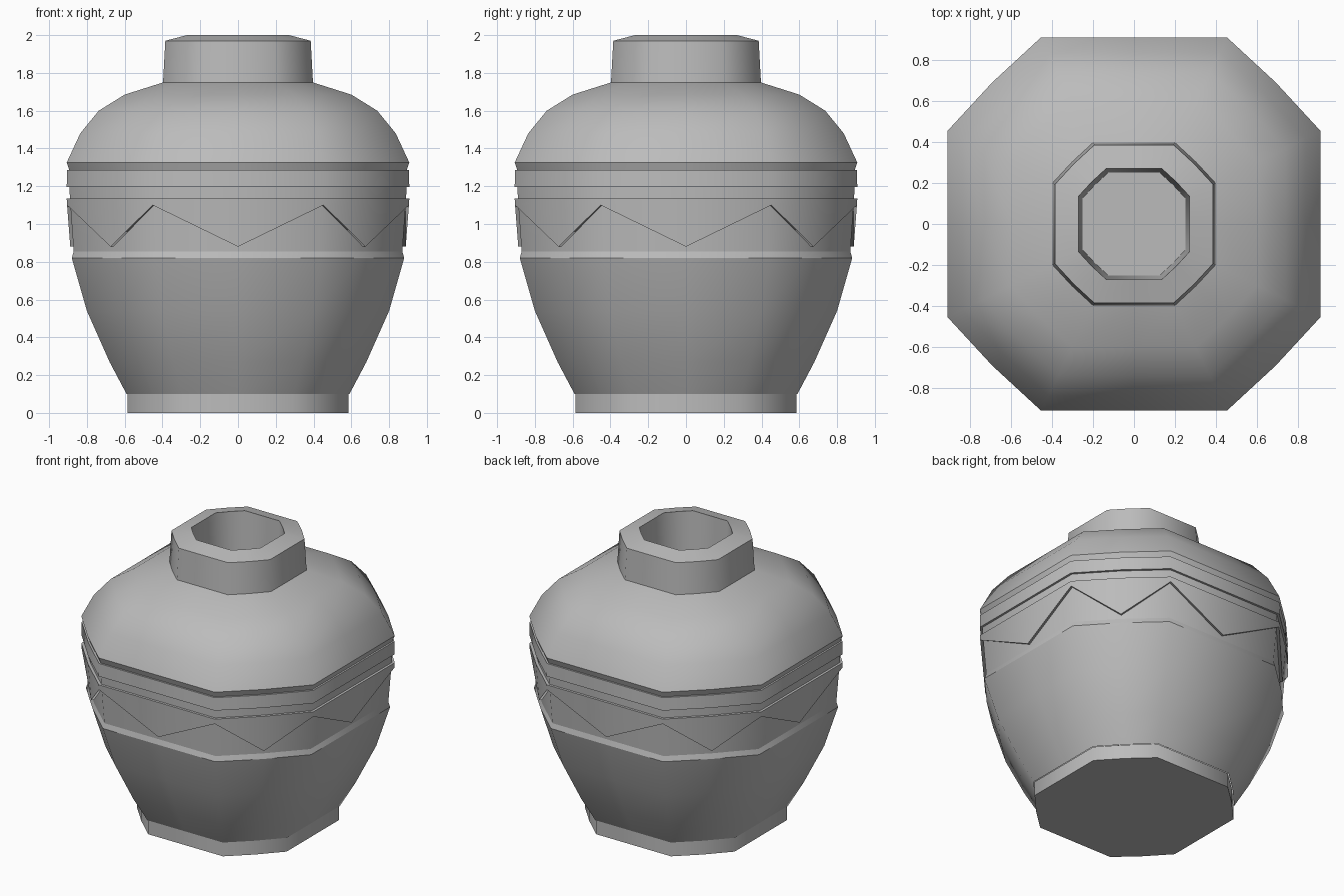
import bpy
import bmesh

cube = bpy.data.objects.get("Cube")
if cube:
    bpy.data.objects.remove(cube, do_unlink=True)

# One plain grey clay
clay = bpy.data.materials.new("grey_clay")
clay.use_nodes = True
colour = (0.5, 0.5, 0.5, 1)
clay.diffuse_color = colour
clay.node_tree.nodes["Principled BSDF"].inputs["Base Color"].default_value = colour

# Bevelled square outline of half-width 1, counter-clockwise, side middles included
QUARTER = [(1, 0), (1, 0.5), (0.76, 0.76), (0.5, 1)]
OUTLINE = []
for turn in range(4):
    for x, y in QUARTER:
        for _ in range(turn):
            x, y = -y, x
        OUTLINE.append((x, y))
COUNT = len(OUTLINE)


def loft(name, sections, cap_start=False, cap_end=False):
    """Each section is a smooth strip; section borders stay sharp.
    A ring is (radius, height), or a function giving both for a corner index."""
    bm = bmesh.new()

    def ring(spec):
        verts = []
        for i, (x, y) in enumerate(OUTLINE):
            r, z = spec(i) if callable(spec) else spec
            verts.append(bm.verts.new((x * r, y * r, z)))
        return verts

    first = last = None
    for section in sections:
        rings = [ring(spec) for spec in section]
        first = first or rings[0]
        last = rings[-1]
        for low, high in zip(rings, rings[1:]):
            for i in range(COUNT):
                j = (i + 1) % COUNT
                face = bm.faces.new((low[i], low[j], high[j], high[i]))
                face.smooth = True
    # Caps use their own vertices, so they stay flat
    if cap_start:
        bm.faces.new([bm.verts.new(v.co) for v in reversed(first)])
    if cap_end:
        bm.faces.new([bm.verts.new(v.co) for v in last])
    mesh = bpy.data.meshes.new(name)
    bm.to_mesh(mesh)
    bm.free()
    mesh.materials.append(clay)
    obj = bpy.data.objects.new(name, mesh)
    bpy.context.collection.objects.link(obj)
    return obj


def steps(points):
    """Sharp-edged sections, one for each pair of points."""
    return [list(pair) for pair in zip(points, points[1:])]


# Foot and lower belly
loft("foot", [[(0.585, 0), (0.585, 0.1)]], cap_start=True)
loft("lower_body", [[(0.59, 0.1), (0.68, 0.27), (0.8, 0.54), (0.88, 0.82)]])

# Waist with its ledge and raised rings
loft("waist", steps([(0.88, 0.82), (0.87, 0.855), (0.89, 1.135), (0.892, 1.195),
                     (0.907, 1.195), (0.905, 1.285), (0.893, 1.285), (0.907, 1.325)]))

# Rounded shoulder
loft("shoulder", [[(0.907, 1.325), (0.835, 1.48), (0.737, 1.6),
                   (0.6, 1.685), (0.395, 1.75)]])

# Neck, sloping rim and mouth
loft("neck", steps([(0.397, 1.75), (0.385, 1.97), (0.27, 2.0), (0.25, 1.5)]),
     cap_end=True)


# Zigzag collar: peaks at the corners, points at the side middles
def zigzag(top_radius, low_radius):
    return lambda i: (top_radius, 1.1) if i % 2 else (low_radius, 0.88)


loft("zigzag_collar", steps([zigzag(0.885, 0.868), zigzag(0.905, 0.888),
                             (0.907, 1.135), (0.885, 1.135)]))
